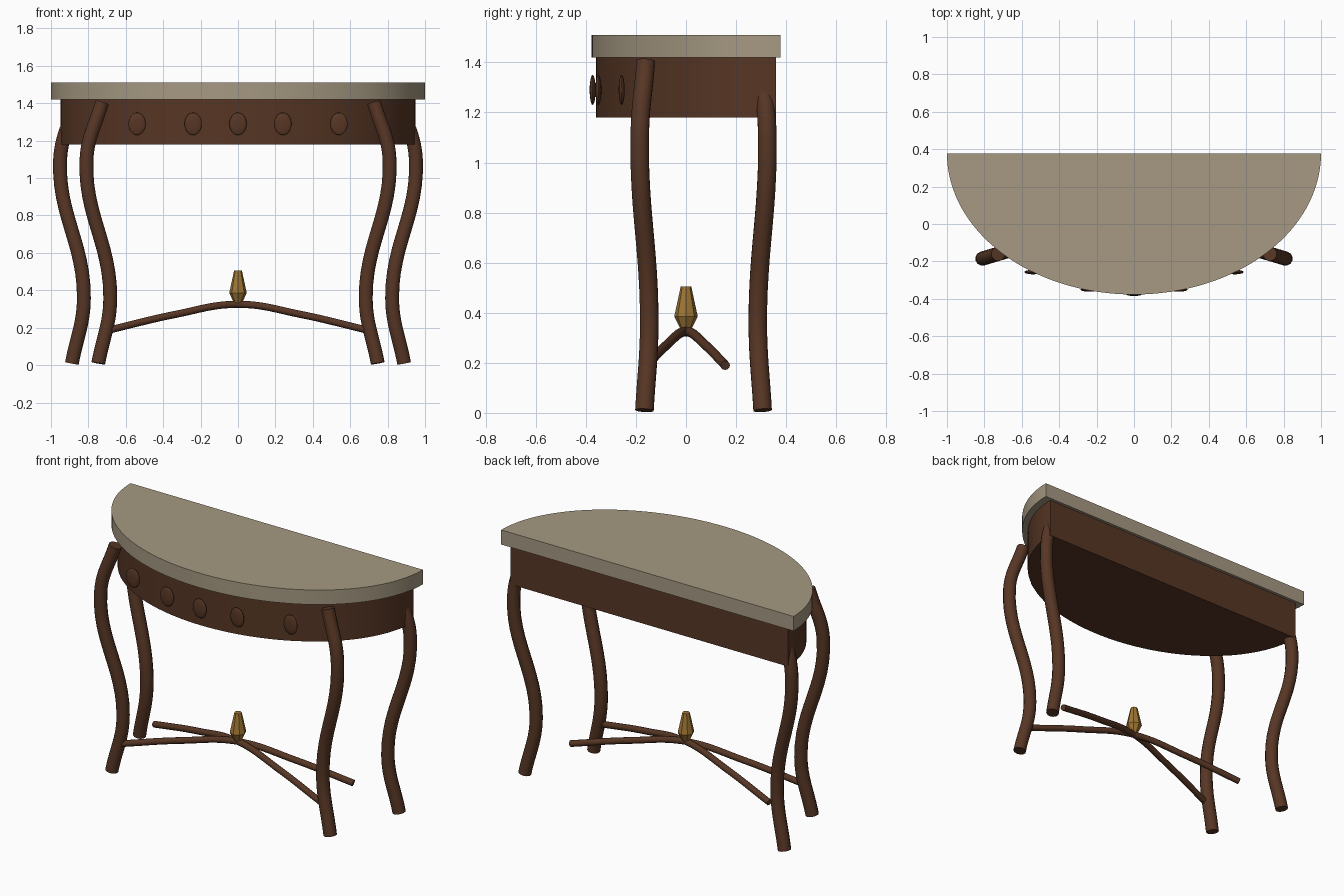
import bpy, bmesh, math

cube = bpy.data.objects.get("Cube")
if cube:
    bpy.data.objects.remove(cube, do_unlink=True)


def material(name, rgb):
    m = bpy.data.materials.new(name)
    m.use_nodes = True
    m.diffuse_color = (*rgb, 1)
    m.node_tree.nodes["Principled BSDF"].inputs["Base Color"].default_value = (*rgb, 1)
    return m


stone = material("beige stone", (0.38, 0.32, 0.225))
wood = material("dark brown wood", (0.095, 0.037, 0.018))
brass = material("aged brass", (0.34, 0.18, 0.035))


def select_only(ob):
    bpy.ops.object.select_all(action="DESELECT")
    ob.select_set(True)
    bpy.context.view_layer.objects.active = ob


def smooth(ob):
    select_only(ob)
    bpy.ops.object.shade_smooth_by_angle(angle=math.radians(35))


def half_oval(name, a, b, back, z0, z1, mat, steps=64):
    """Half-ellipse slab with its flat side at the back."""
    bm = bmesh.new()
    angles = [math.pi * (1 + i / steps) for i in range(steps + 1)]
    base = bm.faces.new([bm.verts.new((a * math.cos(t), back + b * math.sin(t), z0)) for t in angles])
    top = bmesh.ops.extrude_face_region(bm, geom=[base])["geom"]
    bmesh.ops.translate(bm, vec=(0, 0, z1 - z0), verts=[g for g in top if isinstance(g, bmesh.types.BMVert)])
    bmesh.ops.recalc_face_normals(bm, faces=bm.faces)
    me = bpy.data.meshes.new(name)
    bm.to_mesh(me)
    bm.free()
    ob = bpy.data.objects.new(name, me)
    bpy.context.collection.objects.link(ob)
    me.materials.append(mat)
    smooth(ob)


def rod(name, points, radius):
    """Round bar swept along a smooth path, closed at both ends."""
    cu = bpy.data.curves.new(name, "CURVE")
    cu.dimensions = "3D"
    cu.bevel_depth = radius
    cu.bevel_resolution = 4
    cu.use_fill_caps = True
    cu.resolution_u = 12
    sp = cu.splines.new("BEZIER")
    sp.bezier_points.add(len(points) - 1)
    for bp, co in zip(sp.bezier_points, points):
        bp.co = co
        bp.handle_left_type = bp.handle_right_type = "AUTO"
    ob = bpy.data.objects.new(name, cu)
    bpy.context.collection.objects.link(ob)
    cu.materials.append(wood)
    select_only(ob)
    bpy.ops.object.convert(target="MESH")
    smooth(bpy.context.object)


# Table top and apron
half_oval("table_top", 1.0, 0.755, 0.378, 1.42, 1.51, stone)
half_oval("apron", 0.95, 0.72, 0.36, 1.18, 1.42, wood)

# Four S-curved legs: outward offset against height
sway = [(0, 0.01), (-0.064, 0.36), (0.063, 1.1), (-0.02, 1.405)]
for row, x, y, slope in (("front", 0.747, -0.166, -0.3), ("rear", 0.888, 0.306, 0.3)):
    for side, s in (("left", 1), ("right", -1)):
        rod(f"{row}_leg_{side}", [(s * (x + u), y + slope * u, z) for u, z in sway], 0.038)

# Crossed, arched stretchers
arch = [(-1, 0.19), (-0.5, 0.27), (0, 0.325), (0.5, 0.27), (1, 0.19)]
for side, s in (("left", 1), ("right", -1)):
    rod(f"stretcher_{side}", [(s * 0.68 * t, 0.157 * t, z) for t, z in arch], 0.019)

# Faceted finial over the crossing
for name, r1, r2, z0, z1 in (("finial_base", 0.01, 0.047, 0.31, 0.385),
                             ("finial_top", 0.047, 0.021, 0.385, 0.505)):
    bpy.ops.mesh.primitive_cone_add(vertices=8, radius1=r1, radius2=r2, depth=z1 - z0,
                                    location=(0, 0, (z0 + z1) / 2))
    bpy.context.object.name = name
    bpy.context.object.data.materials.append(brass)

# Oval bosses along the apron
for i, (x, y) in enumerate([(-0.54, -0.257), (-0.24, -0.35), (0, -0.373), (0.24, -0.35), (0.54, -0.257)]):
    bpy.ops.mesh.primitive_uv_sphere_add(segments=24, ring_count=12, radius=1, location=(x, y, 1.29))
    boss = bpy.context.object
    boss.name = f"apron_boss_{i + 1}"
    boss.scale = (0.046, 0.012, 0.06)
    boss.data.materials.append(wood)
    smooth(boss)
